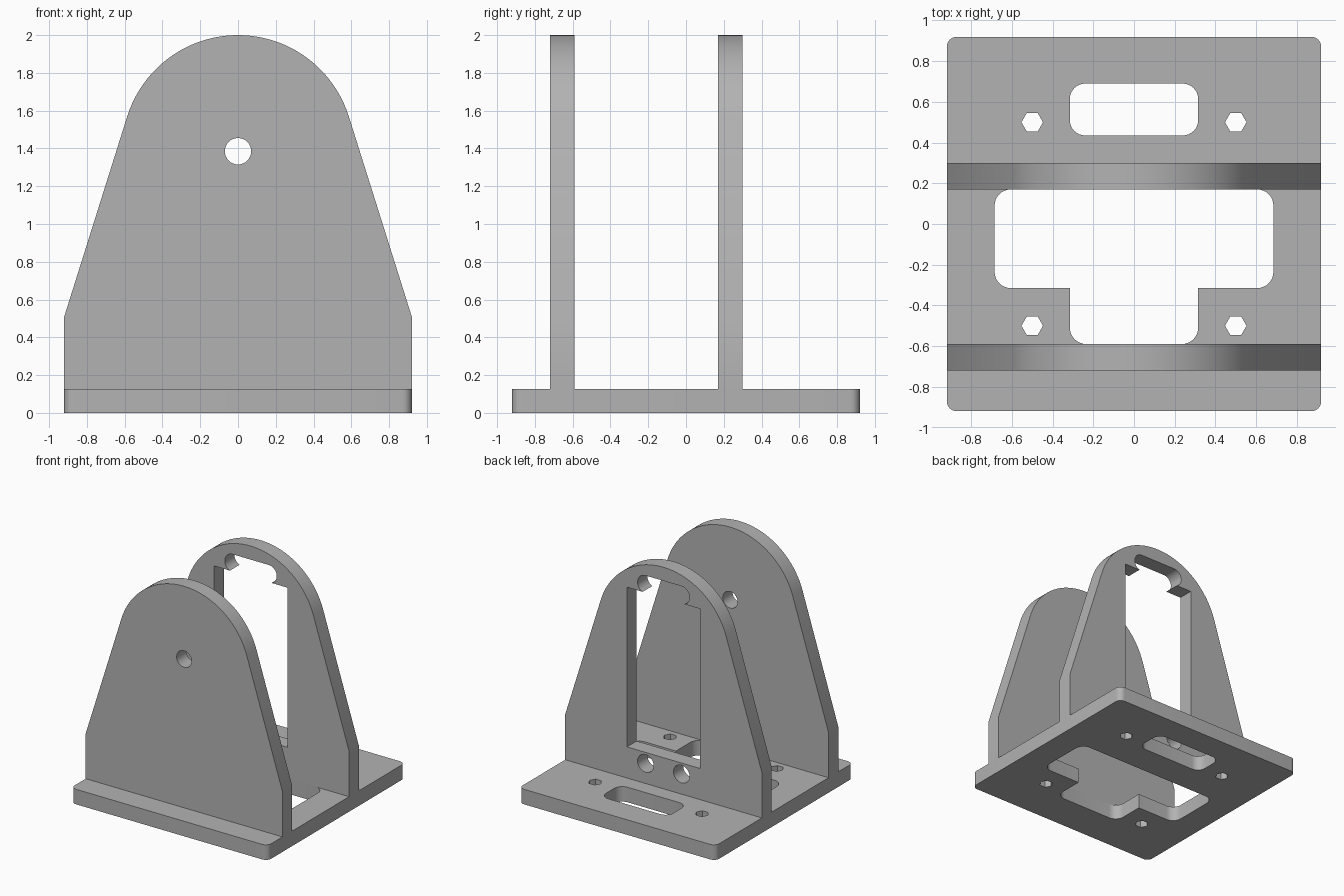
import bpy
import bmesh
from math import sin, cos, pi, radians, asin, acos, atan2, hypot
from mathutils import Vector, Matrix

cube = bpy.data.objects.get("Cube")
if cube:
    bpy.data.objects.remove(cube, do_unlink=True)

# Single plain grey material
grey = bpy.data.materials.new("matte_grey")
grey.use_nodes = True
colour = (0.45, 0.45, 0.45, 1)
grey.diffuse_color = colour
grey.node_tree.nodes["Principled BSDF"].inputs["Base Color"].default_value = colour

HALF = 0.92        # half width of base and uprights
BASE = 0.127       # base thickness
WALL = 0.13        # upright thickness
AXIS = 1.385       # pivot height
CROWN = 2 - AXIS   # radius of the rounded top


def arc(cx, cy, r, a0, a1, n):
    return [Vector((cx + r * cos(a0 + (a1 - a0) * i / n),
                    cy + r * sin(a0 + (a1 - a0) * i / n))) for i in range(n + 1)]


def circle(cx, cy, r, n=32):
    return arc(cx, cy, r, 0, 2 * pi, n)[:-1]


def mirrored(half):
    """Close a right-hand half outline with its reflection."""
    return half + [Vector((-p.x, p.y)) for p in reversed(half)]


def fillet(corner, before, after, r, n=8):
    """Round one right-angled corner."""
    a = (before - corner).normalized() * r
    b = (after - corner).normalized() * r
    return [corner + a * (1 - sin(t)) + b * (1 - cos(t))
            for t in (pi / 2 * i / n for i in range(n + 1))]


def rounded(corners):
    """Outline from (x, y, radius) corners."""
    pts = [Vector(c[:2]) for c in corners]
    out = []
    for i, c in enumerate(corners):
        nxt = pts[(i + 1) % len(pts)]
        out += fillet(pts[i], pts[i - 1], nxt, c[2]) if c[2] else [pts[i]]
    return out


def rounded_box(hx, y0, y1, r):
    return rounded([(hx, y0, r), (hx, y1, r), (-hx, y1, r), (-hx, y0, r)])


def slab(name, outlines, thickness, matrix=Matrix()):
    """Fill the first outline minus the others and give it thickness."""
    bm = bmesh.new()
    edges = []
    for outline in outlines:
        vs = [bm.verts.new((p.x, p.y, 0)) for p in outline]
        edges += [bm.edges.new((vs[i - 1], vs[i])) for i in range(len(vs))]
    bmesh.ops.triangle_fill(bm, use_beauty=True, edges=edges, normal=(0, 0, 1))
    top = bmesh.ops.extrude_face_region(bm, geom=bm.faces[:])["geom"]
    bmesh.ops.translate(bm, vec=(0, 0, thickness),
                        verts=[g for g in top if isinstance(g, bmesh.types.BMVert)])
    bmesh.ops.transform(bm, matrix=matrix, verts=bm.verts[:])
    bmesh.ops.recalc_face_normals(bm, faces=bm.faces[:])
    mesh = bpy.data.meshes.new(name)
    bm.to_mesh(mesh)
    bm.free()
    mesh.materials.append(grey)
    obj = bpy.data.objects.new(name, mesh)
    bpy.context.collection.objects.link(obj)
    bpy.ops.object.select_all(action="DESELECT")
    obj.select_set(True)
    bpy.context.view_layer.objects.active = obj
    bpy.ops.object.shade_smooth_by_angle(angle=radians(30))
    return obj


# Base with cable slot, stepped opening and hexagonal bolt holes
stepped = [(0.685, 0.17, 0.08), (0.685, -0.315, 0.08), (0.315, -0.315, 0),
           (0.315, -0.59, 0.08)]
stepped += [(-x, y, r) for x, y, r in reversed(stepped)]
bolts = [circle(sx * 0.5, sy * 0.5, 0.053, 6) for sx in (1, -1) for sy in (1, -1)]
slab("base_plate", [rounded_box(HALF, -HALF, HALF, 0.05),
                    rounded_box(0.315, 0.435, 0.69, 0.075),
                    rounded(stepped)] + bolts, BASE)

# Upright outline: vertical sides, then tapering tangent to the round crown
SHOULDER = 0.51
dx, dz = HALF, SHOULDER - AXIS
tangent = atan2(dz, dx) + acos(CROWN / hypot(dx, dz))
side = [Vector((HALF, BASE)), Vector((HALF, SHOULDER))]
upright = mirrored(side + arc(0, AXIS, CROWN, tangent, pi / 2 - 0.03, 20))


def standing(y_back):
    """Stand a flat slab up with its rear face at y_back."""
    return Matrix.Translation((0, y_back, 0)) @ Matrix.Rotation(pi / 2, 4, "X")


# Front upright with pivot hole
slab("front_upright", [upright, circle(0, AXIS, 0.07)], WALL, standing(-0.59))

# Rear upright with motor window, joined to a round-ended slot above it
SILL, LINTEL, HOLE_X, HOLE_R, SLOT_Z = 0.39, 1.74, 0.168, 0.075, 1.81
start = asin((LINTEL - SLOT_Z) / HOLE_R)
window = mirrored([Vector((0.342, SILL)), Vector((0.342, LINTEL))]
                  + arc(HOLE_X, SLOT_Z, HOLE_R, start, pi / 2, 20))
screws = [circle(s * HOLE_X, 0.297, HOLE_R) for s in (1, -1)]
slab("rear_upright", [upright, window] + screws, WALL, standing(0.30))
